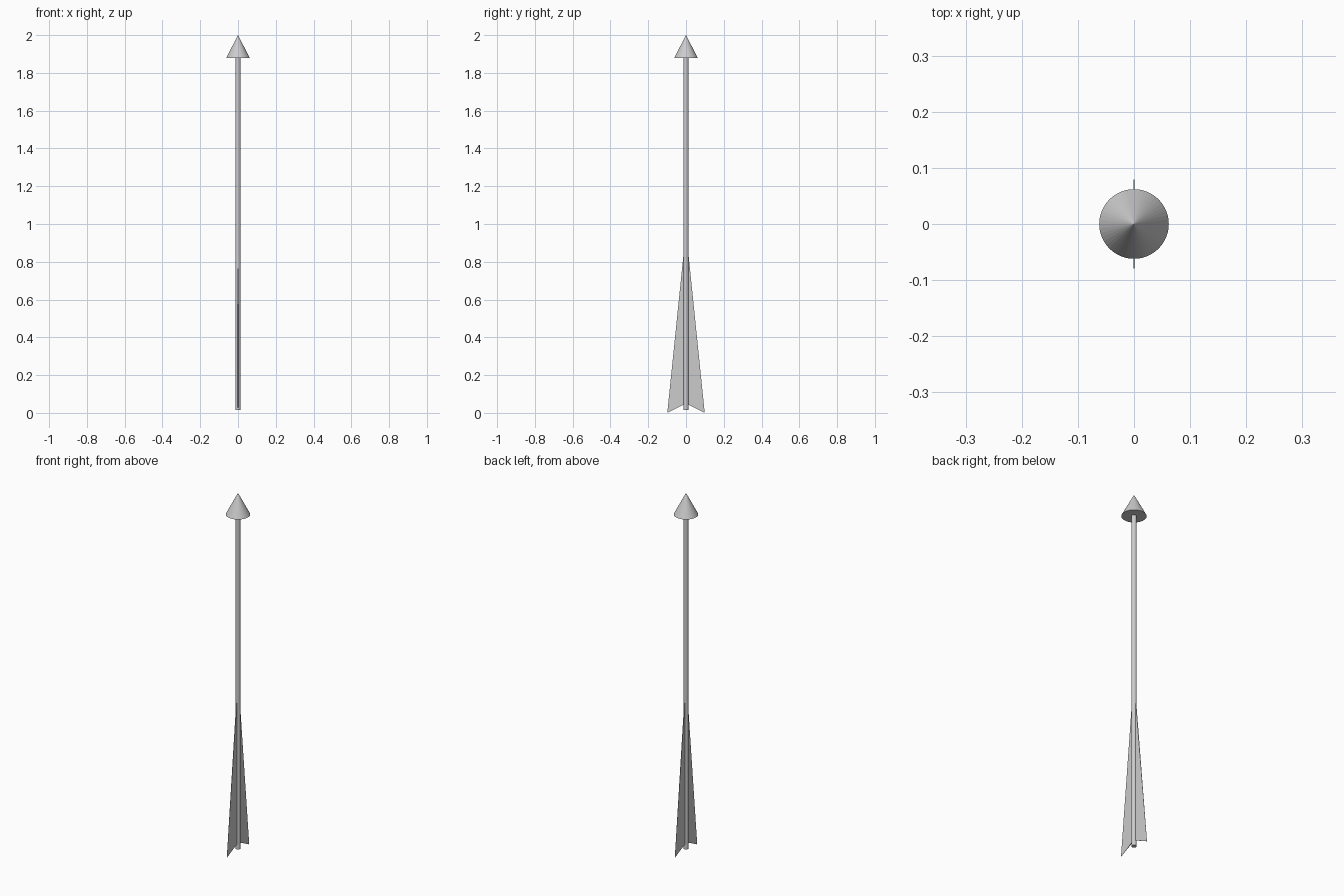
import bpy

if "Cube" in bpy.data.objects:
    bpy.data.objects.remove(bpy.data.objects["Cube"])

TIP, NECK, TAIL = 2.0, 1.88, 0.016
SHAFT_R, HEAD_R = 0.0135, 0.062

# Shaft
bpy.ops.mesh.primitive_cylinder_add(vertices=24, radius=SHAFT_R, depth=NECK - TAIL,
                                    location=(0, 0, (NECK + TAIL) / 2))
bpy.context.object.name = "shaft"
bpy.ops.object.shade_smooth_by_angle()

# Pointed head
bpy.ops.mesh.primitive_cone_add(vertices=48, radius1=HEAD_R, radius2=0, depth=TIP - NECK,
                                location=(0, 0, (TIP + NECK) / 2))
bpy.context.object.name = "arrow_head"


# Swept tail fins: a thin wedge, thick at the shaft and sharp at the outer corner
def fin(name, side):
    t = 0.002
    root = [(0.010, 0.87), (0.010, 0.045)]
    verts = [(x, side * y, z) for x in (-t, t) for y, z in root]
    verts.append((0, side * 0.099, 0.0))
    faces = [(0, 1, 4), (3, 2, 4), (1, 3, 4), (2, 0, 4), (0, 2, 3, 1)]
    if side < 0:
        faces = [f[::-1] for f in faces]
    mesh = bpy.data.meshes.new(name)
    mesh.from_pydata(verts, [], faces)
    bpy.context.collection.objects.link(bpy.data.objects.new(name, mesh))


fin("front_fin", -1)
fin("back_fin", 1)
